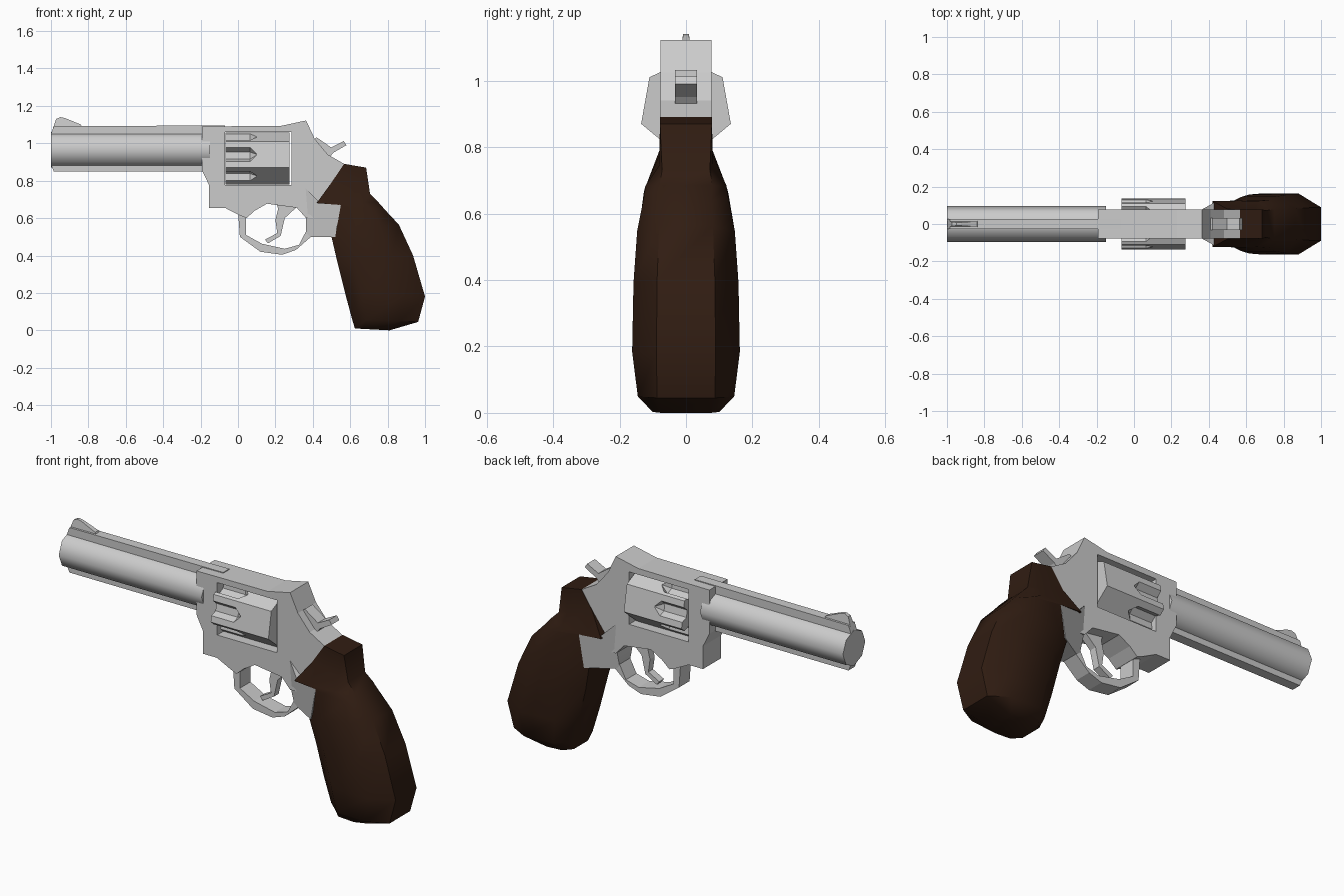
import bpy, bmesh, math
from math import radians, cos, sin, pi

if "Cube" in bpy.data.objects:
    bpy.data.objects.remove(bpy.data.objects["Cube"])


def finish(name, bm, smooth=None):
    bmesh.ops.recalc_face_normals(bm, faces=bm.faces)
    me = bpy.data.meshes.new(name)
    bm.to_mesh(me)
    bm.free()
    ob = bpy.data.objects.new(name, me)
    bpy.context.collection.objects.link(ob)
    if smooth:
        bpy.ops.object.select_all(action='DESELECT')
        ob.select_set(True)
        bpy.context.view_layer.objects.active = ob
        bpy.ops.object.shade_smooth_by_angle(angle=radians(smooth))
    return ob


def loft(bm, rings):
    """Skin closed rings of equal length and cap both ends."""
    vs = [[bm.verts.new(p) for p in r] for r in rings]
    n = len(vs[0])
    for a, b in zip(vs, vs[1:]):
        for i in range(n):
            j = (i + 1) % n
            bm.faces.new((a[i], a[j], b[j], b[i]))
    bm.faces.new(vs[0])
    bm.faces.new(vs[-1])


def side_profile(name, pts, half=0.0, smooth=None):
    """Extrude an (x, z[, half width]) outline symmetrically across y."""
    bm = bmesh.new()
    loft(bm, [[(p[0], s * (p[2] if len(p) > 2 else half), p[1]) for p in pts]
              for s in (-1, 1)])
    return finish(name, bm, smooth)


def along_x(name, pts, x0, x1, smooth=None):
    bm = bmesh.new()
    loft(bm, [[(x, y, z) for y, z in pts] for x in (x0, x1)])
    return finish(name, bm, smooth)


def cut(ob, cutter):
    cutter.hide_render = True
    m = ob.modifiers.new("cut", 'BOOLEAN')
    m.operation, m.solver, m.object = 'DIFFERENCE', 'EXACT', cutter
    bpy.context.view_layer.objects.active = ob
    bpy.ops.object.modifier_apply(modifier=m.name)
    bpy.data.objects.remove(cutter)


# Barrel with top rib, underlug and front sight
octagon = [(0.095 * cos(i * pi / 4), 0.966 + 0.095 * sin(i * pi / 4)) for i in range(8)]
along_x("barrel", octagon, -1.0, -0.15, 50)
side_profile("barrel_rib", [(-1, 1.0), (-1, 1.05), (-0.985, 1.092), (-0.07, 1.095), (-0.07, 1.07), (-0.15, 1.0)], 0.026)
side_profile("barrel_underlug", [(-1, 0.93), (-1, 0.885), (-0.985, 0.85), (-0.15, 0.85), (-0.15, 0.93)], 0.026)
side_profile("front_sight", [(-0.99, 1.08, 0.016), (-0.972, 1.13, 0.01), (-0.95, 1.14, 0.009),
                             (-0.925, 1.135, 0.009), (-0.84, 1.1, 0.014), (-0.83, 1.08, 0.016)])

# Frame with a through window for the cylinder
frame = side_profile("frame", [
    (-0.193, 1.09), (0.23, 1.093), (0.364, 1.122), (0.41, 1.024), (0.48, 0.94), (0.567, 0.89),
    (0.60, 0.80), (0.56, 0.68), (0.42, 0.66), (0.40, 0.60), (0.364, 0.60), (0.315, 0.655),
    (0.155, 0.677), (0.09, 0.64), (0.045, 0.60), (0.005, 0.617), (-0.07, 0.655),
    (-0.155, 0.655), (-0.155, 0.778), (-0.193, 0.855)], 0.077)
cut(frame, side_profile("window_cutter", [(-0.07, 0.778), (0.285, 0.778), (0.285, 1.06), (-0.07, 1.06)], 0.3))

# Frame flare that meets the grip
side_profile("frame_flare", [(0.36, 0.76, 0.076), (0.43, 0.69, 0.115), (0.55, 0.67, 0.125), (0.52, 0.50, 0.125),
                             (0.385, 0.50, 0.045), (0.364, 0.52, 0.045), (0.362, 0.61, 0.07)], smooth=50)

# Cylinder: mirrored half hexagon with pointed flutes
half_hex = [(0.025, 0.779), (0.135, 0.87), (0.11, 1.01), (0.01, 1.058)]
cylinder = along_x("cylinder", half_hex + [(-y, z) for y, z in reversed(half_hex)], -0.068, 0.275)
bm = bmesh.new()
for (y0, z0), (y1, z1) in zip(half_hex, half_hex[1:]):
    for s in (-1, 1):
        yc, zc = s * (y0 + y1) / 2, (z0 + z1) / 2
        tilt = math.atan2(z1 - z0, s * (y1 - y0))
        loft(bm, [[(x, yc + r * cos(tilt + i * pi / 3), zc + r * sin(tilt + i * pi / 3)) for i in range(6)]
                  for x, r in ((-0.12, 0.038), (0.065, 0.038), (0.10, 0.003))])
cut(cylinder, finish("flute_cutters", bm))

# Trigger guard, trigger and hammer
guard_outer = [(0.0, 0.64), (0.01, 0.50), (0.12, 0.42), (0.236, 0.404), (0.31, 0.43), (0.39, 0.50)]
guard_inner = [(0.364, 0.53), (0.326, 0.457), (0.25, 0.436), (0.128, 0.463), (0.043, 0.51), (0.043, 0.62)]
side_profile("trigger_guard", guard_outer + guard_inner, 0.045)
side_profile("trigger", [(0.20, 0.69), (0.215, 0.65), (0.20, 0.59), (0.21, 0.52), (0.145, 0.485), (0.16, 0.465),
                         (0.228, 0.505), (0.25, 0.60), (0.315, 0.66), (0.315, 0.69)], 0.02)
side_profile("hammer", [(0.38, 1.0), (0.42, 1.032), (0.498, 0.978), (0.565, 1.012), (0.58, 0.99),
                        (0.51, 0.95), (0.49, 0.925), (0.42, 0.92)], 0.033)

# Grip: front x, z, back x, z, half width, corner fraction front and back
stations = [
    (0.567, 0.89, 0.685, 0.87, 0.078, 1.0, 1.0),
    (0.50, 0.79, 0.706, 0.73, 0.08, 1.0, 0.9),
    (0.42, 0.68, 0.75, 0.685, 0.122, 1.0, 0.65),
    (0.55, 0.67, 0.79, 0.64, 0.127, 0.98, 0.6),
    (0.50, 0.50, 0.86, 0.565, 0.147, 0.75, 0.55),
    (0.53, 0.37, 0.936, 0.40, 0.158, 0.6, 0.55),
    (0.575, 0.19, 1.0, 0.18, 0.162, 0.55, 0.55),
    (0.61, 0.06, 0.963, 0.045, 0.145, 0.55, 0.6),
    (0.625, 0.01, 0.81, 0.0, 0.10, 0.6, 0.75)]
rings = []
for fx, fz, bx, bz, w, cf, cb in stations:
    half = [(0, cf), (0.22, 1), (0.72, 1), (1, cb)]
    ring = half + [(t, -k) for t, k in reversed(half)]
    rings.append([(fx + (bx - fx) * t, k * w, fz + (bz - fz) * t) for t, k in ring])
bm = bmesh.new()
loft(bm, rings)
grip = finish("grip", bm, 50)
wood = bpy.data.materials.new("dark_wood")
wood.diffuse_color = (0.03, 0.012, 0.006, 1)
wood.use_nodes = True
wood.node_tree.nodes["Principled BSDF"].inputs["Base Color"].default_value = wood.diffuse_color
grip.data.materials.append(wood)
